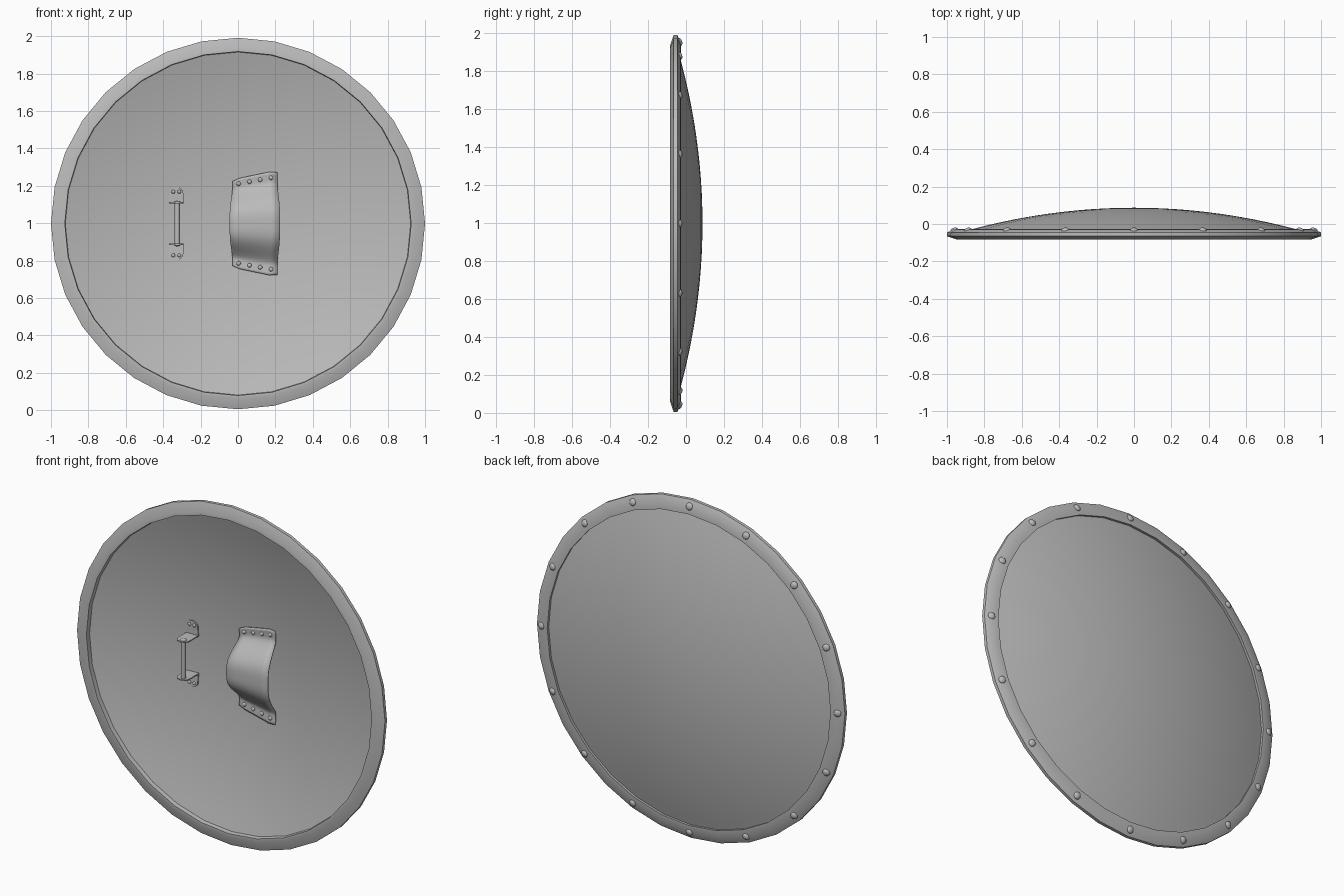
import bpy, bmesh, math
from mathutils import Vector, Matrix

cube = bpy.data.objects.get("Cube")
if cube:
    bpy.data.objects.remove(cube, do_unlink=True)

steel = bpy.data.materials.new("grey_steel")
steel.use_nodes = True
GREY = (0.5, 0.5, 0.5, 1)
steel.diffuse_color = GREY
steel.node_tree.nodes["Principled BSDF"].inputs["Base Color"].default_value = GREY

CZ = 0.998        # height of the shield centre
SIDES = 32
CURVE = 6.56      # twice the radius of the bowl


def finish(name, bm, angle=35):
    bmesh.ops.recalc_face_normals(bm, faces=bm.faces[:])
    me = bpy.data.meshes.new(name)
    bm.to_mesh(me)
    bm.free()
    me.materials.append(steel)
    ob = bpy.data.objects.new(name, me)
    bpy.context.collection.objects.link(ob)
    bpy.ops.object.select_all(action='DESELECT')
    ob.select_set(True)
    bpy.context.view_layer.objects.active = ob
    bpy.ops.object.shade_smooth_by_angle(angle=math.radians(angle))
    return ob


def bowl_y(x, h, apex=0.072):
    """Depth of the bowl at x and height h from its centre."""
    return apex - (x * x + h * h) / CURVE


def lathe(name, profile, closed):
    """Turn a (radius, y) profile around the shield's y axis."""
    bm = bmesh.new()
    verts = [bm.verts.new((r, y, 0)) for r, y in profile]
    edges = [bm.edges.new(p) for p in zip(verts, verts[1:])]
    if closed:
        edges.append(bm.edges.new((verts[-1], verts[0])))
    bmesh.ops.spin(bm, geom=verts + edges, cent=(0, 0, 0), axis=(0, 1, 0),
                   angle=math.tau, steps=SIDES, use_duplicate=False)
    bmesh.ops.remove_doubles(bm, verts=bm.verts[:], dist=1e-4)
    bmesh.ops.transform(bm, verts=bm.verts[:], matrix=Matrix.Translation((0, 0, CZ))
                        @ Matrix.Diagonal((1, 1, 0.993, 1)))
    return finish(name, bm)


def add_rivet(bm, pos, normal, radius, height):
    """A flattened ball sunk halfway into a surface."""
    turn = Vector(normal).to_track_quat('Z', 'Y').to_matrix().to_4x4()
    bmesh.ops.create_uvsphere(bm, u_segments=12, v_segments=8, radius=1,
                              matrix=Matrix.Translation(pos) @ turn
                              @ Matrix.Diagonal((radius, radius, height, 1)))


# Bowl: outer and inner skins joined at the edge
radii = [0.945 * i / 12 for i in range(13)]
outer = [(r, bowl_y(r, 0, 0.087)) for r in radii]
inner = [(r, bowl_y(r, 0)) for r in reversed(radii)]
lathe("shield_bowl", outer + inner, False)

# Rim band with sloping front and back
lathe("shield_rim", [(0.926, -0.084), (0.945, -0.084), (1.0, -0.065), (1.0, -0.046),
                     (0.965, -0.029), (0.92, -0.026)], True)

# Rivets round the back of the rim
bm = bmesh.new()
for i in range(16):
    a = math.tau * i / 16
    c, s = math.cos(a), math.sin(a)
    add_rivet(bm, (0.962 * c, -0.032, CZ + 0.957 * s), (0.3 * c, 1, 0.3 * s), 0.021, 0.012)
finish("rim_rivets", bm, 60)

# Arm strap: tapered arch with flat ends lying on the bowl
bm = bmesh.new()
COLS, ROWS = 6, 40
grid = []
for i in range(COLS + 1):
    u = i / COLS
    half = 0.235 + 0.05 * u
    row = []
    for j in range(ROWS + 1):
        t = 2 * j / ROWS - 1
        k = min(abs(t) / 0.8, 1)
        lift = (0.5 + 0.5 * math.cos(math.pi * k ** 1.5)) ** 0.8
        x = 0.09 + (u - 0.5) * (0.24 + 0.03 * lift)
        # Round the free corners of the end tabs
        if i in (0, COLS):
            t *= 0.96
        base = bowl_y(x, half * t) - 0.008
        row.append(bm.verts.new((x, base + (-0.042 - base) * lift, CZ + half * t)))
    grid.append(row)
for a, b in zip(grid, grid[1:]):
    for j in range(ROWS):
        bm.faces.new((a[j], b[j], b[j + 1], a[j + 1]))
strap = finish("arm_strap", bm, 40)
solid = strap.modifiers.new("thickness", 'SOLIDIFY')
solid.thickness = 0.006
solid.offset = 0

# Rivets on both strap ends
bm = bmesh.new()
for side in (-1, 1):
    for i in range(4):
        u = 0.14 + 0.24 * i
        x, h = -0.03 + 0.24 * u, side * (0.235 + 0.05 * u) * 0.88
        add_rivet(bm, (x, bowl_y(x, h) - 0.01, CZ + h), (0, -1, 0), 0.012, 0.009)
finish("strap_rivets", bm, 60)

# Hand grip: two angled brackets, each with a round-ended tab
HX, HALF_W, ARM_H = -0.33, 0.038, 0.115


def plate(bm, outline, offset):
    face = bm.faces.new([bm.verts.new(p) for p in outline])
    ext = bmesh.ops.extrude_face_region(bm, geom=[face])
    moved = [v for v in ext["geom"] if isinstance(v, bmesh.types.BMVert)]
    bmesh.ops.translate(bm, verts=moved, vec=offset)


for side, label in ((1, "upper"), (-1, "lower")):
    arc = [math.pi * i / 10 for i in range(11)]
    h = CZ + side * ARM_H
    bm = bmesh.new()
    arm = [(HX + HALF_W, 0.062, h), (HX - HALF_W, 0.062, h)]
    arm += [(HX - HALF_W * math.cos(a), -0.035 - 0.03 * math.sin(a), h) for a in arc]
    plate(bm, arm, (0, 0, -side * 0.007))
    tab = [(HX + HALF_W, 0.046, h - side * 0.007), (HX - HALF_W, 0.046, h - side * 0.007)]
    tab += [(HX - HALF_W * math.cos(a), 0.043, h + side * (0.045 + 0.035 * math.sin(a)))
            for a in arc]
    plate(bm, tab, (0, 0.008, 0))
    finish("grip_bracket_" + label, bm)

    bm = bmesh.new()
    for dx in (-0.016, 0.016):
        add_rivet(bm, (HX + dx, 0.043, h + side * 0.055), (0, -1, 0), 0.01, 0.007)
    add_rivet(bm, (HX + 0.005, -0.042, h), (0, 0, side), 0.018, 0.007)
    finish("grip_rivets_" + label, bm, 60)

# Grip bar between the brackets
bm = bmesh.new()
bmesh.ops.create_cone(bm, cap_ends=True, segments=16, radius1=0.014, radius2=0.014,
                      depth=2 * ARM_H - 0.008,
                      matrix=Matrix.Translation((HX + 0.005, -0.042, CZ)))
finish("grip_bar", bm)
